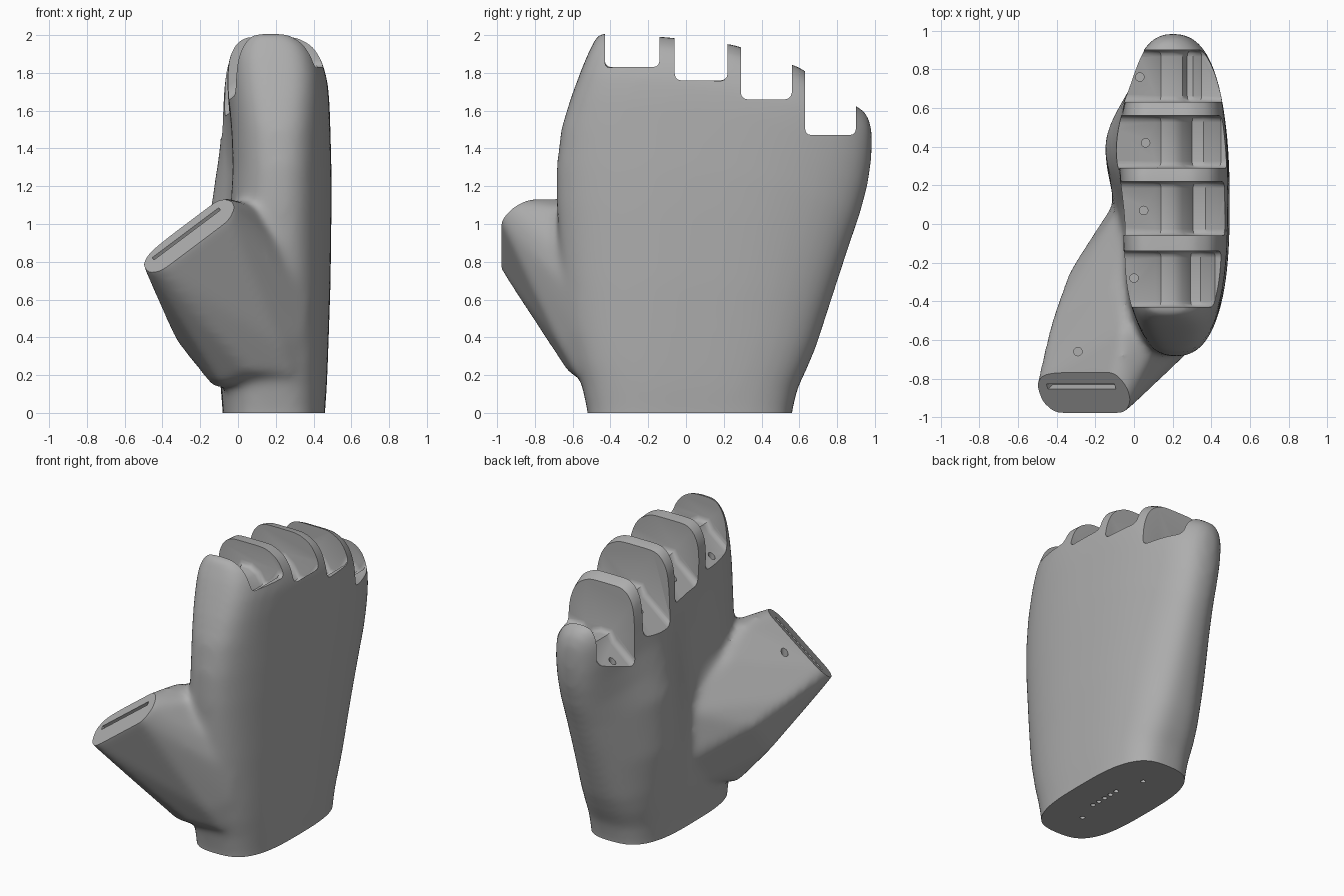
import bpy, bmesh, math
from mathutils import Vector, Matrix

if "Cube" in bpy.data.objects:
    bpy.data.objects.remove(bpy.data.objects["Cube"])

grey = bpy.data.materials.new("plain_grey")
grey.use_nodes = True
colour = (0.42, 0.42, 0.42, 1)
grey.diffuse_color = colour
grey.node_tree.nodes["Principled BSDF"].inputs["Base Color"].default_value = colour


def make_object(name, bm):
    bmesh.ops.recalc_face_normals(bm, faces=bm.faces)
    mesh = bpy.data.meshes.new(name)
    bm.to_mesh(mesh)
    bm.free()
    mesh.materials.append(grey)
    obj = bpy.data.objects.new(name, mesh)
    bpy.context.collection.objects.link(obj)
    return obj


def interp(table, v):
    if v <= table[0][0]:
        return table[0][1]
    for (a, p), (b, q) in zip(table, table[1:]):
        if v <= b:
            return p + (q - p) * (v - a) / (b - a)
    return table[-1][1]


def bump(v, centre, width):
    return math.exp(-((v - centre) / width) ** 2)


# Thumb end frame: u along the wide edge, d across it, n outwards
u = Vector((0.8, 0, 0.6))
n = Vector((-0.52, -0.5, 0.69)).normalized()
d = n.cross(u).normalized()
if d.y > 0:
    d = -d
end = Vector((-0.26, -0.88, 0.93))
frame = Matrix((u, d, n)).transposed().to_4x4()

# Thumb mound: hull from the thumb end to points buried in the palm
hull = []
for a, b in ((0.28, 0.04), (0.23, 0.095)):
    for i in (-1, 1):
        for j in (-1, 1):
            hull.append(end + u * a * i + d * (b * j + 0.015) + n * 0.04)
hull += [Vector(p) for p in (
    (-0.5, -0.8, 0.79), (-0.4, -0.98, 0.79), (-0.43, -0.5, 0.72), (-0.34, -0.25, 0.62),
    (-0.33, -0.45, 0.38), (-0.38, -0.62, 0.52), (-0.13, -0.35, 0.13), (-0.12, -0.1, 0.25),
    (-0.1, -0.52, 0.15), (-0.1, -0.69, 0.34), (0.05, -0.63, 0.22), (0.28, -0.58, 0.2),
    (0.22, -0.67, 0.36), (0.38, -0.57, 0.6), (0.36, -0.57, 0.42), (0.3, -0.6, 0.8),
    (-0.11, 0.1, 0.5), (-0.08, 0.14, 0.42), (-0.06, 0.1, 0.78), (0.12, -0.62, 1.08),
    (-0.06, -0.68, 1.14), (-0.05, -0.55, 1.13), (-0.09, -0.3, 1.0))]
bm = bmesh.new()
res = bmesh.ops.convex_hull(bm, input=[bm.verts.new(p) for p in hull])
loose = {g for g in res["geom_interior"] + res["geom_unused"] if isinstance(g, bmesh.types.BMVert)}
bmesh.ops.delete(bm, geom=list(loose), context="VERTS")

# Palm: stacked rounded sections whose height follows the knuckle line
knuckles = [(-0.44, 2.01), (-0.12, 1.99), (0.25, 1.95), (0.6, 1.83), (0.92, 1.61), (1, 1.58)]
# height share, front y, back y, palm x, back-of-hand x
sections = [
    (-0.05, -0.52, 0.56, -0.08, 0.46), (0, -0.52, 0.56, -0.08, 0.46),
    (0.07, -0.55, 0.59, -0.09, 0.47), (0.13, -0.59, 0.64, -0.1, 0.475),
    (0.2, -0.62, 0.69, -0.1, 0.48), (0.35, -0.66, 0.77, -0.09, 0.49),
    (0.55, -0.685, 0.87, -0.07, 0.495), (0.65, -0.685, 0.92, -0.06, 0.495),
    (0.75, -0.66, 0.96, -0.06, 0.49), (0.83, -0.61, 0.98, -0.065, 0.485),
    (0.89, -0.565, 0.985, -0.065, 0.475), (0.94, -0.525, 0.985, -0.055, 0.445),
    (0.975, -0.49, 0.975, -0.025, 0.4), (1, -0.465, 0.95, 0.03, 0.31)]
N = 72
rings = []
for t, y0, y1, x0, x1 in sections:
    ring = []
    # Boxy at the wrist, rounder above, boxy again at the first knuckle
    base_power = 0.66 + 0.14 * min(1, max(0, t) / 0.4)
    for i in range(N):
        a = 2 * math.pi * i / N
        c, s = math.cos(a), math.sin(a)
        power = base_power - (0.32 * max(0, t - 0.7) / 0.3 if c < 0 else 0)
        cy = math.copysign(abs(c) ** power, c)
        sx = math.copysign(abs(s) ** power, s)
        y = (y0 + y1) / 2 + (y1 - y0) / 2 * cy
        x = (x0 + x1) / 2 + (x1 - x0) / 2 * sx
        if s < 0:
            # Heel of the hand swells, the middle of the palm dips
            heel = 0.105 * bump(y, 0.42, 0.27) * bump(t, 0.5, 0.27)
            dip = 0.05 * bump(y, 0, 0.25) * bump(t, 0.6, 0.2)
            x += (heel - dip) * sx
        ring.append(bm.verts.new((x, y, t * interp(knuckles, y))))
    rings.append(ring)
for low, high in zip(rings, rings[1:]):
    for i in range(N):
        j = (i + 1) % N
        bm.faces.new((low[i], low[j], high[j], high[i]))
for ring in (rings[0], rings[-1]):
    for i in range(N // 2):
        quad = [ring[i], ring[i + 1], ring[N - i - 1], ring[(N - i) % N]]
        bm.faces.new(list(dict.fromkeys(quad)))
hand = make_object("hand_shell", bm)


# Cutters
def box_cutter(name, matrix, size):
    b = bmesh.new()
    bmesh.ops.create_cube(b, size=1, matrix=matrix @ Matrix.Diagonal((*size, 1)))
    return make_object(name, b)


def slot_cutter(name, y0, y1, lip, back):
    # Sloped palm side, a ridge, then a scooped hollow up to the back lip
    scoop = back - 0.25
    floor = [(-0.4, -0.45), (0.11, -0.05), (0.14, 0), (0.2, 0)]
    floor += [(0.25 + scoop * f, -0.55 * scoop * g)
              for f, g in ((0, 0.3), (0.25, 1), (0.55, 1), (0.82, 0.5), (1, 0))]
    floor += [(0.8, 0), (0.8, 0.7), (-0.4, 0.7)]
    b = bmesh.new()
    face = b.faces.new([b.verts.new((x, y0, lip + z)) for x, z in floor])
    out = bmesh.ops.extrude_face_region(b, geom=[face])["geom"]
    bmesh.ops.translate(b, vec=(0, y1 - y0, 0),
                        verts=[g for g in out if isinstance(g, bmesh.types.BMVert)])
    obj = make_object(name, b)
    bev = obj.modifiers.new("round_corners", "BEVEL")
    bev.width, bev.segments = 0.035, 3
    bev.limit_method, bev.angle_limit = "ANGLE", math.radians(75)
    bev.use_clamp_overlap = False
    return obj


slots = [(-0.43, -0.14, 1.83, 0.42), (-0.06, 0.22, 1.76, 0.47),
         (0.29, 0.56, 1.66, 0.45), (0.63, 0.9, 1.47, 0.35)]
cutters = [slot_cutter("finger_slot_cutter", *s) for s in slots]
cutters.append(box_cutter("base_cutter", Matrix.Translation((0, 0, -0.5)), (4, 4, 1)))
cutters.append(box_cutter("thumb_end_cutter",
                          Matrix.Translation(end + n * 0.05) @ frame, (0.62, 0.34, 0.1)))
cutters.append(box_cutter("thumb_groove_cutter",
                          Matrix.Translation(end - d * 0.045) @ frame, (0.44, 0.03, 0.1)))

# Cord holes in the finger slots, thumb and wrist
holes = [(x, y, s[2] - 0.13, 0.022, 0.16)
         for x, y, s in zip((0, 0.05, 0.06, 0.03), (-0.28, 0.07, 0.42, 0.76), slots)]
holes.append((-0.29, -0.66, 0.95, 0.022, 0.4))
holes += [(0.19, 0.02 + side * 0.295, 0, 0.016, 0.2) for side in (-1, 1)]
holes += [(0.24, 0.056 * k, 0, 0.016, 0.2) for k in range(-2, 3)]
b = bmesh.new()
for x, y, z, r, depth in holes:
    bmesh.ops.create_cone(b, cap_ends=True, segments=16, radius1=r, radius2=r, depth=depth,
                          matrix=Matrix.Translation((x, y, z)))
cutters.append(make_object("cord_hole_cutter", b))

# Fuse palm and thumb softly, then cut
rem = hand.modifiers.new("fuse", "REMESH")
rem.mode, rem.voxel_size = "VOXEL", 0.02
smo = hand.modifiers.new("blend", "SMOOTH")
smo.factor, smo.iterations = 0.5, 24
for c in cutters:
    c.hide_render = True
    cut = hand.modifiers.new(c.name, "BOOLEAN")
    cut.operation, cut.solver, cut.object = "DIFFERENCE", "EXACT", c

bpy.context.view_layer.update()
for o in bpy.context.selected_objects:
    o.select_set(False)
bpy.context.view_layer.objects.active = hand
hand.select_set(True)
for name in [m.name for m in hand.modifiers]:
    bpy.ops.object.modifier_apply(modifier=name)
for c in cutters:
    bpy.data.objects.remove(c)
bpy.ops.object.shade_smooth_by_angle(angle=math.radians(35))
